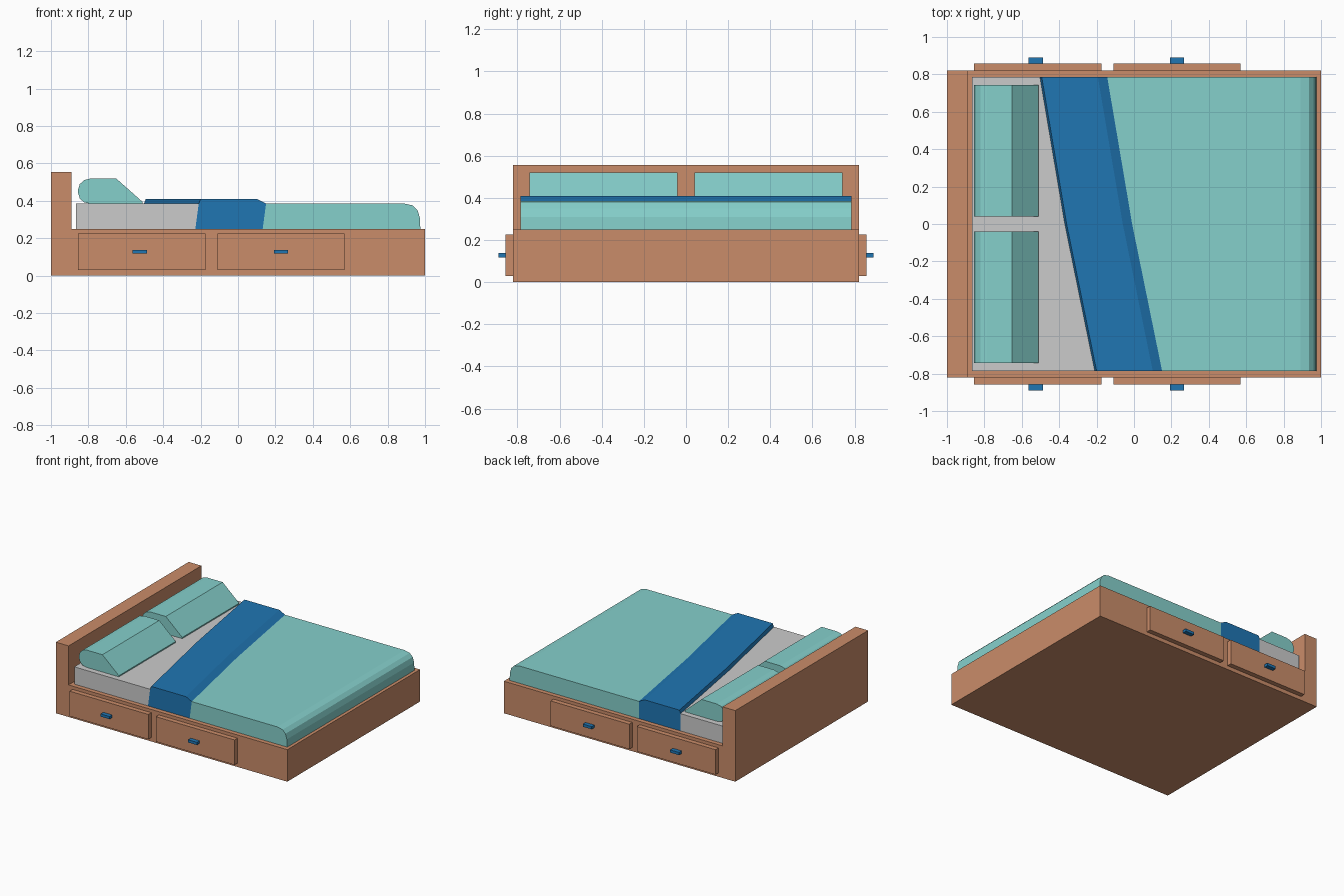
import bpy, bmesh

if "Cube" in bpy.data.objects:
    bpy.data.objects.remove(bpy.data.objects["Cube"], do_unlink=True)


def material(name, rgb):
    m = bpy.data.materials.new(name)
    m.use_nodes = True
    m.diffuse_color = (*rgb, 1)
    m.node_tree.nodes["Principled BSDF"].inputs["Base Color"].default_value = (*rgb, 1)
    return m


wood = material("warm wood", (0.59, 0.265, 0.143))
teal = material("teal cloth", (0.235, 0.63, 0.6))
blue = material("blue cloth", (0.014, 0.18, 0.45))
grey = material("pale grey sheet", (0.6, 0.6, 0.6))


def loft(name, sections, mat):
    """Skin matching x-z outlines placed at successive y positions."""
    bm = bmesh.new()
    rings = [[bm.verts.new((x, y, z)) for x, z in pts] for y, pts in sections]
    for a, b in zip(rings, rings[1:]):
        for i in range(len(a)):
            j = (i + 1) % len(a)
            bm.faces.new((a[i], a[j], b[j], b[i]))
    bm.faces.new(rings[0])
    bm.faces.new(rings[-1])
    bmesh.ops.recalc_face_normals(bm, faces=bm.faces)
    me = bpy.data.meshes.new(name)
    bm.to_mesh(me)
    bm.free()
    me.materials.append(mat)
    ob = bpy.data.objects.new(name, me)
    bpy.context.collection.objects.link(ob)
    return ob


def prism(name, pts, y0, y1, mat):
    return loft(name, [(y0, pts), (y1, pts)], mat)


def box(name, x0, x1, y0, y1, z0, z1, mat):
    return prism(name, [(x0, z0), (x1, z0), (x1, z1), (x0, z1)], y0, y1, mat)


# Bed base with headboard, one L-shaped profile
prism("bed_frame", [(-1, 0), (1, 0), (1, 0.25), (-0.89, 0.25), (-0.89, 0.555), (-1, 0.555)],
      -0.82, 0.82, wood)

# Drawers and handles on both long sides
for side, s in (("right", -1), ("left", 1)):
    for place, x in (("head", -0.515), ("foot", 0.23)):
        box(f"drawer_{side}_{place}", x - 0.34, x + 0.34, s * 0.815, s * 0.857, 0.03, 0.225, wood)
        hx = x - 0.01 if place == "head" else x
        box(f"handle_{side}_{place}", hx - 0.038, hx + 0.038, s * 0.85, s * 0.89, 0.117, 0.138, blue)

# Bedding: the folded band runs diagonally, so sheet and blanket meet it at a slant
BASE, TOP, FOLD, WIDTH = 0.25, 0.385, 0.41, 0.36
foot = [(0.975, BASE), (0.972, 0.31), (0.96, 0.35), (0.935, 0.375), (0.89, TOP)]
stations = [(-0.785, -0.21, -0.018), (0, -0.37, 0), (0.785, -0.503, 0)]
sheet, band, blanket = [], [], []
for y, x, lean in stations:
    r = x + WIDTH
    sheet.append((y, [(-0.865, BASE), (x + lean, BASE), (x, TOP), (-0.865, TOP)]))
    band.append((y, [(x + lean, BASE), (r + lean, BASE), (r, TOP), (r - 0.05, FOLD),
                     (x + 0.01, FOLD), (x, TOP)]))
    blanket.append((y, [(r + lean, BASE)] + foot + [(r, TOP)]))
loft("mattress", sheet, grey)
loft("blanket_fold", band, blue)
loft("blanket", blanket, teal)

# Pillows: rounded toward the headboard, sloped toward the foot
pillow = [(-0.51, TOP), (-0.51, 0.394), (-0.652, 0.52), (-0.785, 0.52), (-0.822, 0.511),
          (-0.846, 0.489), (-0.855, 0.46), (-0.855, 0.442), (-0.846, 0.413),
          (-0.824, 0.392), (-0.79, TOP)]
for side, s in (("right", -1), ("left", 1)):
    prism(f"pillow_{side}", pillow, s * 0.04, s * 0.742, teal)
